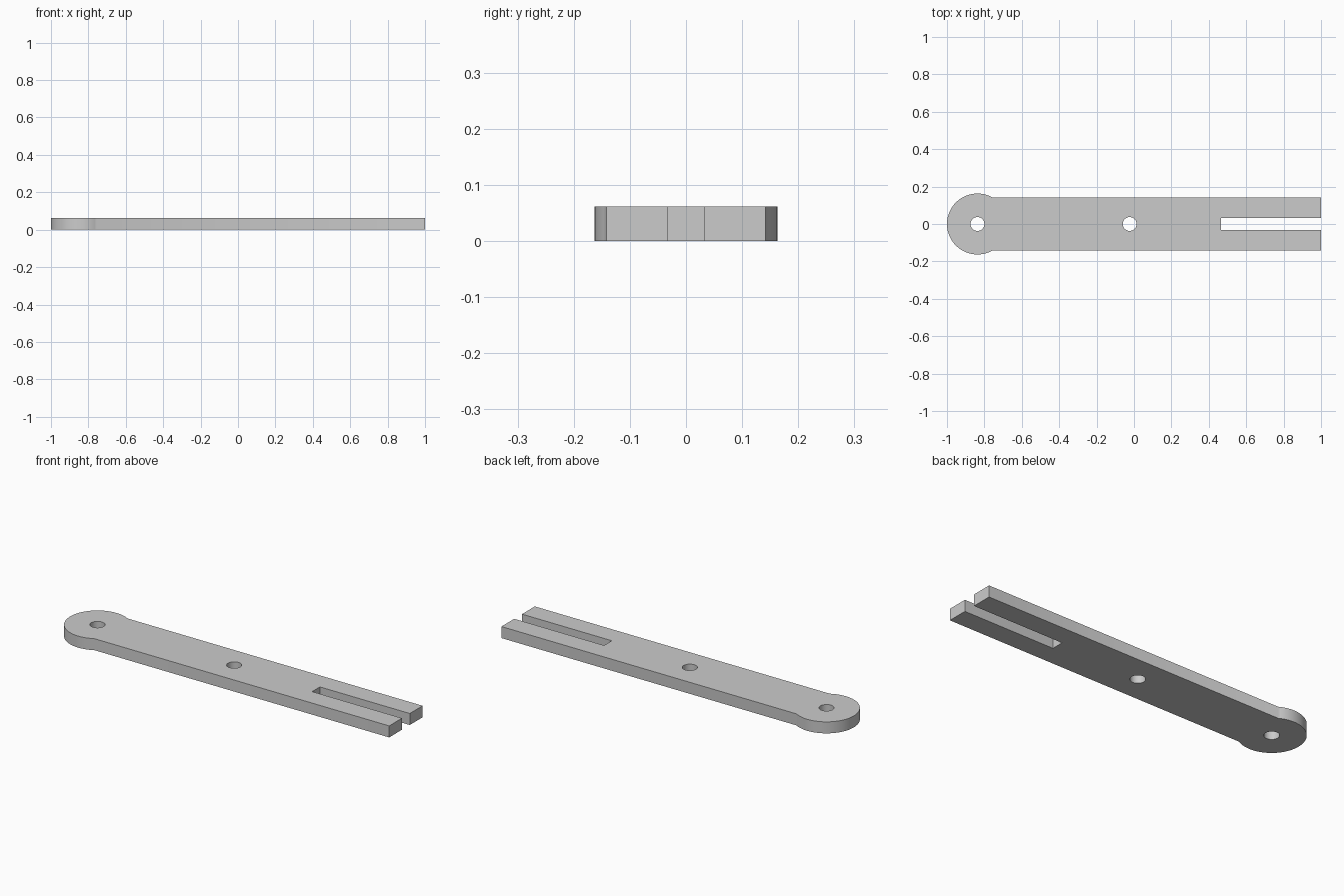
import bpy
import bmesh
from math import asin, cos, sin, pi, radians

cube = bpy.data.objects.get("Cube")
if cube:
    bpy.data.objects.remove(cube, do_unlink=True)

THICK = 0.062
HEAD_X, HEAD_R = -0.837, 0.163
HALF_W = 0.142
SLOT_X, SLOT_HALF = 0.465, 0.033
HOLE_R = 0.037

# Plain grey material
grey = bpy.data.materials.new("light grey")
grey.use_nodes = True
colour = (0.6, 0.6, 0.6, 1)
grey.diffuse_color = colour
grey.node_tree.nodes["Principled BSDF"].inputs["Base Color"].default_value = colour


def arc(cx, r, start, end, steps):
    """Points along an arc centred on the long axis."""
    return [(cx + r * cos(start + (end - start) * i / steps),
             r * sin(start + (end - start) * i / steps)) for i in range(steps + 1)]


def add_loop(bm, points):
    """Closed loop of edges on the ground plane."""
    verts = [bm.verts.new((x, y, 0)) for x, y in points]
    return [bm.edges.new((a, b)) for a, b in zip(verts, verts[1:] + verts[:1])]


# Outline: round head, straight bar, open slot at the far end
join = asin(HALF_W / HEAD_R)
outline = arc(HEAD_X, HEAD_R, join, 2 * pi - join, 64)
outline += [(1, -HALF_W), (1, -SLOT_HALF), (SLOT_X, -SLOT_HALF),
            (SLOT_X, SLOT_HALF), (1, SLOT_HALF), (1, HALF_W)]

bm = bmesh.new()
edges = add_loop(bm, outline)

# Pivot hole and middle hole
for hole_x in (HEAD_X, -0.023):
    edges += add_loop(bm, arc(hole_x, HOLE_R, 0, 2 * pi, 48)[:-1])

# Fill the profile and give it thickness
bmesh.ops.triangle_fill(bm, edges=edges, use_beauty=True, normal=(0, 0, 1))
result = bmesh.ops.extrude_face_region(bm, geom=bm.faces[:], use_keep_orig=True)
top = [v for v in result["geom"] if isinstance(v, bmesh.types.BMVert)]
bmesh.ops.translate(bm, verts=top, vec=(0, 0, THICK))
bmesh.ops.recalc_face_normals(bm, faces=bm.faces[:])

mesh = bpy.data.meshes.new("slotted_arm")
bm.to_mesh(mesh)
bm.free()
mesh.materials.append(grey)
arm = bpy.data.objects.new("slotted_arm", mesh)
bpy.context.collection.objects.link(arm)

# Smooth round walls, crisp rims
mesh.shade_smooth()
mesh.set_sharp_from_angle(angle=radians(30))
